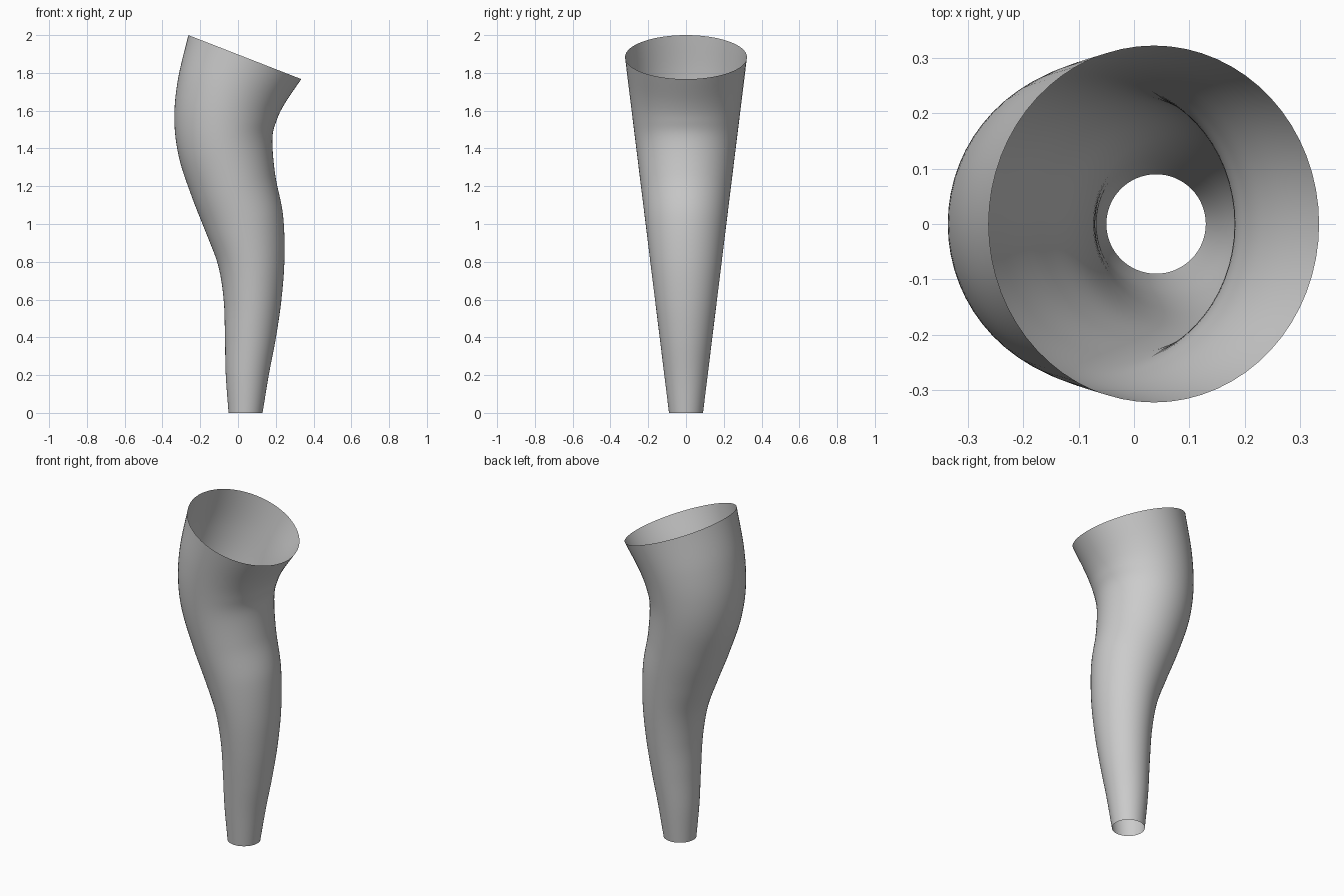
import bpy, bmesh
from math import sin, cos, pi
from mathutils import Vector

if "Cube" in bpy.data.objects:
    bpy.data.objects.remove(bpy.data.objects["Cube"])

SIDES, STEPS = 64, 8

# Cross-sections of the bent tube: left and right edge as (x, z) pairs
sections = [
    ((-0.05, 0.0), (0.13, 0.0)),
    ((-0.065, 0.205), (0.162, 0.195)),
    ((-0.069, 0.405), (0.20, 0.395)),
    ((-0.076, 0.60), (0.23, 0.60)),
    ((-0.105, 0.78), (0.246, 0.82)),
    ((-0.168, 0.95), (0.238, 1.05)),
    ((-0.243, 1.14), (0.197, 1.26)),
    ((-0.312, 1.35), (0.182, 1.45)),
    ((-0.337, 1.55), (0.205, 1.55)),
    ((-0.319, 1.76), (0.249, 1.64)),
    ((-0.263, 2.0), (0.335, 1.767)),
]


def smooth_line(points):
    """Catmull-Rom interpolation through the points."""
    p = [Vector(q) for q in points]
    p = [2 * p[0] - p[1]] + p + [2 * p[-1] - p[-2]]
    out = []
    for i in range(1, len(p) - 2):
        a, b, c, d = p[i - 1:i + 3]
        for k in range(STEPS):
            t = k / STEPS
            out.append(0.5 * (2 * b + (c - a) * t
                              + (2 * a - 5 * b + 4 * c - d) * t * t
                              + (3 * b - a - 3 * c + d) * t ** 3))
    return out + [p[-2]]


left = smooth_line([s[0] for s in sections])
right = smooth_line([s[1] for s in sections])

# Tilted rings, with the depth growing evenly with height
bm = bmesh.new()
rings = []
for l, r in zip(left, right):
    mid, half = (l + r) / 2, (r - l) / 2
    depth = 0.09 + 0.233 * mid.y / 1.884
    ring = []
    for j in range(SIDES):
        a = 2 * pi * j / SIDES
        q = mid + half * cos(a)
        ring.append(bm.verts.new((q.x, depth * sin(a), q.y)))
    rings.append(ring)

# Open-ended skin
for lo, hi in zip(rings, rings[1:]):
    for j in range(SIDES):
        k = (j + 1) % SIDES
        f = bm.faces.new((lo[j], lo[k], hi[k], hi[j]))
        f.smooth = True

mesh = bpy.data.meshes.new("curved_horn_tube")
bm.to_mesh(mesh)
bm.free()
tube = bpy.data.objects.new("curved_horn_tube", mesh)
bpy.context.collection.objects.link(tube)
